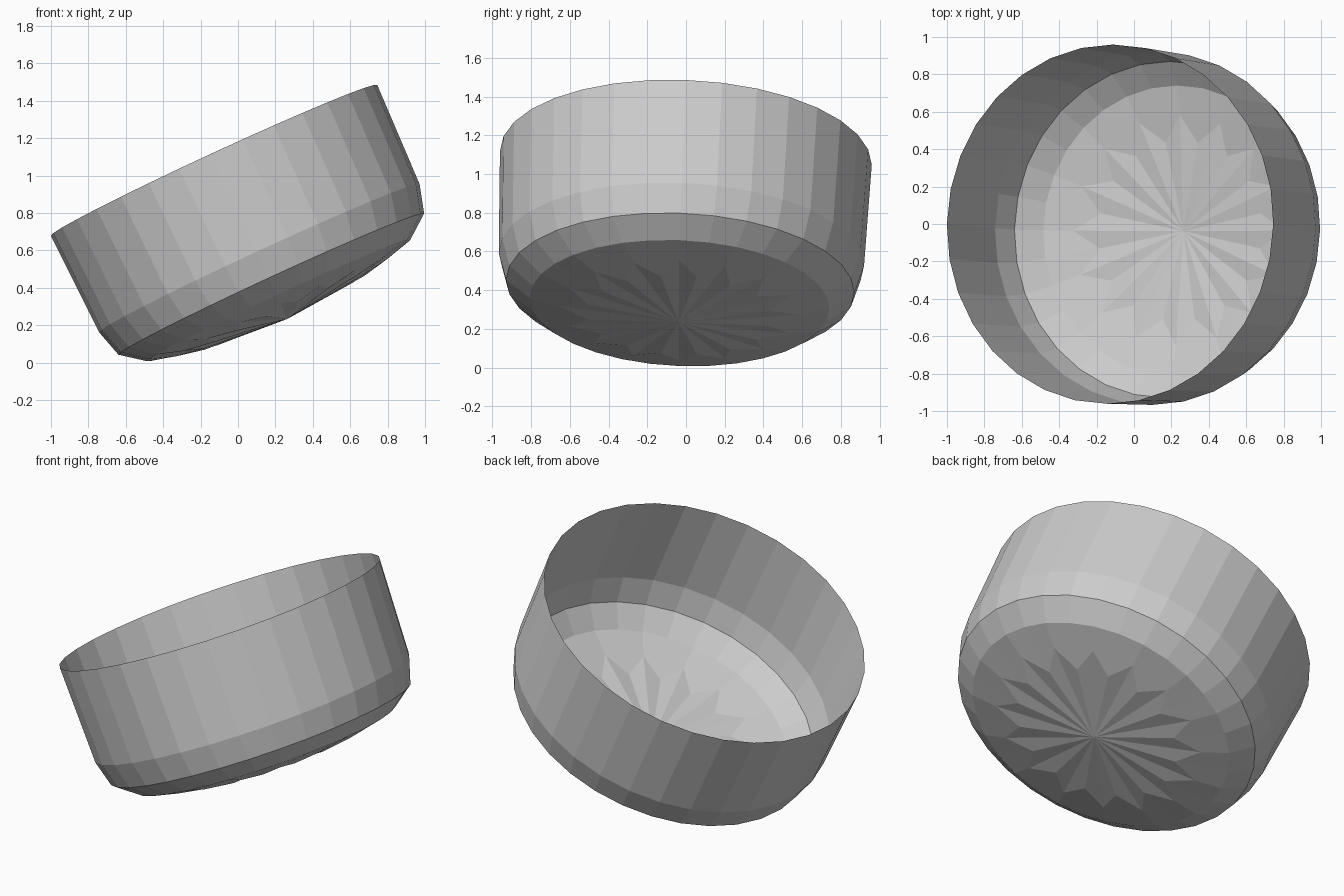
import bpy, bmesh, math
from mathutils import Vector, Matrix

if "Cube" in bpy.data.objects:
    bpy.data.objects.remove(bpy.data.objects["Cube"])

SIDES = 32

# tilted axis frame, origin at the centre of the lower crease
n = Vector((-0.419, 0.04, 0.907)).normalized()
u = Vector((0.908, 0, 0.419))
u = (u - n * u.dot(n)).normalized()
v = n.cross(u)
tilt = Matrix((u, v, n)).transposed().to_4x4()
frame = Matrix.Translation((0.178, -0.03, 0.42)) @ tilt


def lathe(name, rings, tip=None):
    """Rings are (r_even, h_even, r_odd, h_odd); tip closes the last ring."""
    bm = bmesh.new()
    loops = []
    for r0, h0, r1, h1 in rings:
        loop = []
        for i in range(SIDES):
            a = 2 * math.pi * i / SIDES
            r, h = (r1, h1) if i % 2 else (r0, h0)
            loop.append(bm.verts.new((r * math.cos(a), r * math.sin(a), h)))
        loops.append(loop)
    for a, b in zip(loops, loops[1:]):
        for i in range(SIDES):
            j = (i + 1) % SIDES
            bm.faces.new((a[j], a[i], b[i], b[j]))
    if tip is not None:
        c = bm.verts.new((0, 0, tip))
        for i in range(SIDES):
            bm.faces.new((loops[-1][(i + 1) % SIDES], loops[-1][i], c))
    bm.transform(frame)
    bmesh.ops.recalc_face_normals(bm, faces=bm.faces)
    me = bpy.data.meshes.new(name)
    bm.to_mesh(me)
    bm.free()
    ob = bpy.data.objects.new(name, me)
    bpy.context.collection.objects.link(ob)
    return ob


def even(r, h):
    return (r, h, r, h)


# thin open wall from rim to crease
lathe("bowl_wall", [even(0.961, 0.73), even(0.944, 0.153), even(0.90, 0.0)])

# shallow domed base with a faceted centre
lathe("bowl_base", [even(0.90, 0.0), even(0.775, -0.096),
                    (0.62, -0.138, 0.48, -0.165)], tip=-0.205)
